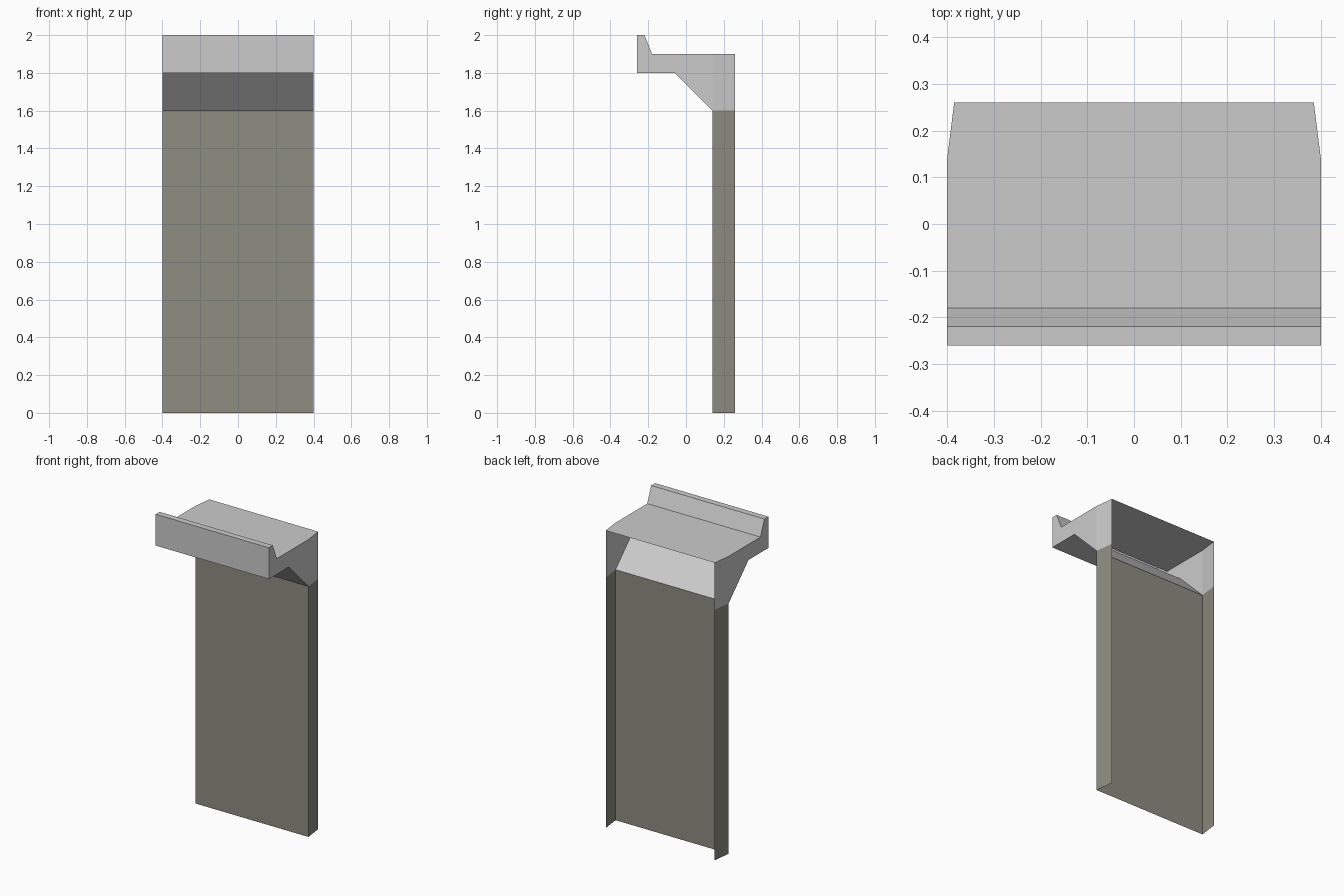
import bpy, bmesh

if "Cube" in bpy.data.objects:
    bpy.data.objects.remove(bpy.data.objects["Cube"])

W = 0.40        # half width
W_BACK = 0.385  # half width at the open rear edge
Y_PANEL, Y_BACK = 0.14, 0.26
Z_SPLIT, Z_TOP = 1.6, 1.9


def finish(name, bm, color=None):
    bmesh.ops.remove_doubles(bm, verts=bm.verts, dist=1e-5)
    bmesh.ops.recalc_face_normals(bm, faces=bm.faces)
    mesh = bpy.data.meshes.new(name)
    bm.to_mesh(mesh)
    bm.free()
    obj = bpy.data.objects.new(name, mesh)
    bpy.context.collection.objects.link(obj)
    if color:
        mat = bpy.data.materials.new(name + "_paint")
        mat.diffuse_color = color
        mat.use_nodes = True
        mat.node_tree.nodes["Principled BSDF"].inputs["Base Color"].default_value = mat.diffuse_color
        mesh.materials.append(mat)
    # open shell: make the front panel / slope face forward
    front = min(mesh.polygons, key=lambda p: p.normal.y if abs(p.normal.x) < 0.1 else 9)
    if front.center.y > Y_PANEL + 0.01:
        mesh.flip_normals()
    return obj


def face(bm, points):
    return bm.faces.new([bm.verts.new(p) for p in points])


# Wall panel: shallow channel open at the back, top and bottom
bm = bmesh.new()
channel = [(-W_BACK, Y_BACK), (-W, Y_PANEL), (W, Y_PANEL), (W_BACK, Y_BACK)]
for (x0, y0), (x1, y1) in zip(channel, channel[1:]):
    face(bm, [(x0, y0, 0), (x1, y1, 0), (x1, y1, Z_SPLIT), (x0, y0, Z_SPLIT)])
finish("wall_panel", bm, (0.27, 0.27, 0.22, 1))

# Overhanging ledge: sloped underside, raised front lip and flat top
bm = bmesh.new()
profile = [(Y_PANEL, Z_SPLIT), (-0.06, 1.8), (-0.26, 1.8), (-0.26, 2.0),
           (-0.22, 2.0), (-0.18, Z_TOP), (Y_PANEL, Z_TOP)]
for (y0, z0), (y1, z1) in zip(profile, profile[1:]):
    face(bm, [(-W, y0, z0), (W, y0, z0), (W, y1, z1), (-W, y1, z1)])
face(bm, [(-W, Y_PANEL, Z_TOP), (W, Y_PANEL, Z_TOP),
          (W_BACK, Y_BACK, Z_TOP), (-W_BACK, Y_BACK, Z_TOP)])
# Ledge ends and their tapered rear strips
for s in (-1, 1):
    face(bm, [(s * W, y, z) for y, z in profile])
    face(bm, [(s * W, Y_PANEL, Z_SPLIT), (s * W_BACK, Y_BACK, Z_SPLIT),
              (s * W_BACK, Y_BACK, Z_TOP), (s * W, Y_PANEL, Z_TOP)])
finish("ledge", bm)
